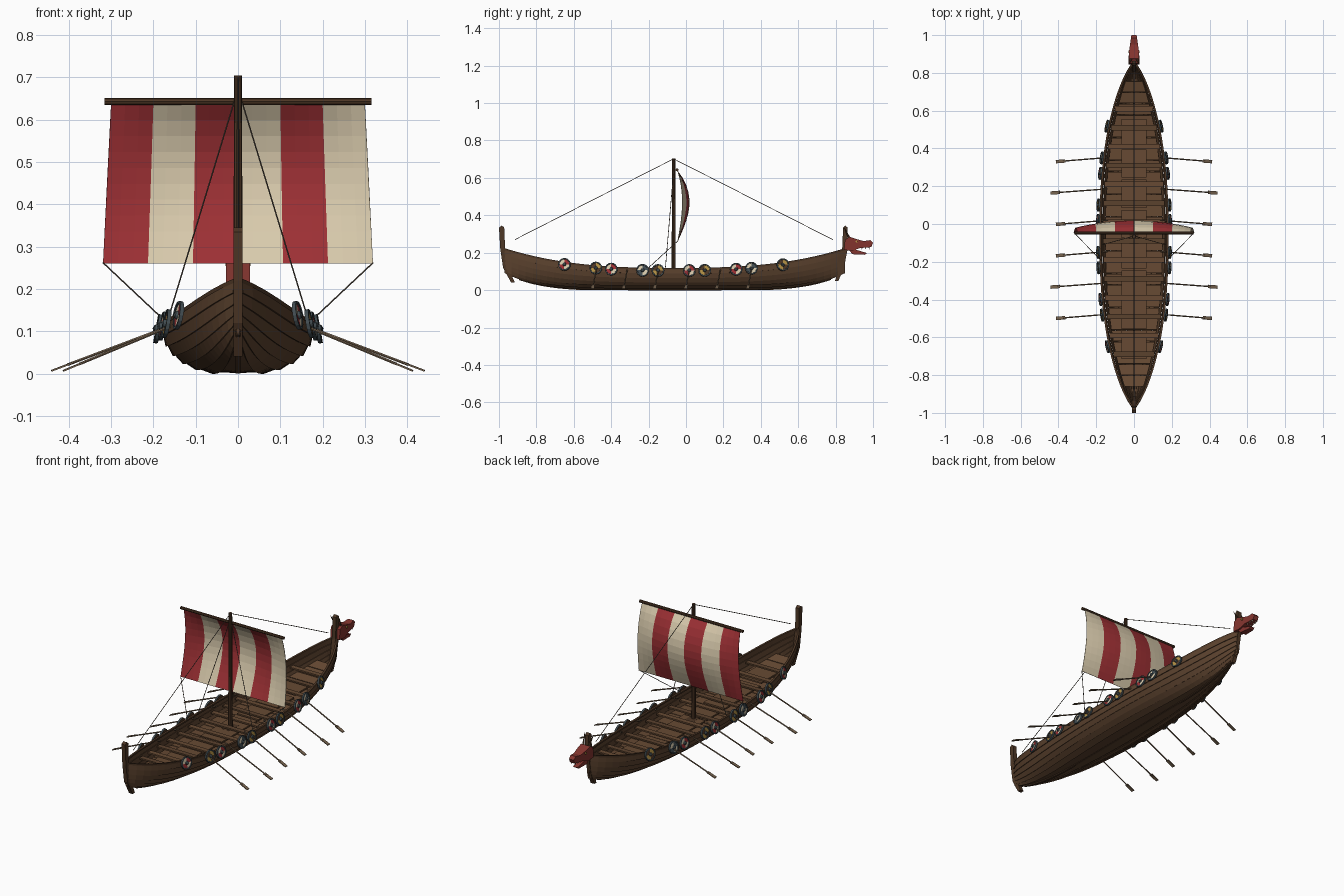
import bpy, bmesh, math
from mathutils import Vector, Matrix

if "Cube" in bpy.data.objects:
    bpy.data.objects.remove(bpy.data.objects["Cube"])


def material(name, *rgb):
    m = bpy.data.materials.new(name)
    m.use_nodes = True
    m.diffuse_color = (*rgb, 1)
    m.node_tree.nodes["Principled BSDF"].inputs["Base Color"].default_value = (*rgb, 1)
    return m


HULL = material("hull oak", 0.105, 0.054, 0.027)
DECK = material("deck pine", 0.135, 0.068, 0.033)
DARK = material("dark timber", 0.075, 0.038, 0.019)
OAR = material("oar wood", 0.19, 0.13, 0.08)
RED = material("red cloth", 0.34, 0.03, 0.035)
CREAM = material("cream cloth", 0.70, 0.60, 0.42)
GOLD = material("ochre paint", 0.45, 0.28, 0.06)
IRON = material("slate iron", 0.055, 0.075, 0.085)
ROPE = material("rope", 0.10, 0.08, 0.06)
CARVED = material("carved red", 0.23, 0.035, 0.028)


def build(name, verts, faces, mats, rule=None):
    me = bpy.data.meshes.new(name)
    me.from_pydata([tuple(v) for v in verts], [], faces)
    for m in mats:
        me.materials.append(m)
    if rule:
        for p in me.polygons:
            p.material_index = rule(p)
    bm = bmesh.new()
    bm.from_mesh(me)
    bmesh.ops.recalc_face_normals(bm, faces=bm.faces)
    bm.to_mesh(me)
    bm.free()
    ob = bpy.data.objects.new(name, me)
    bpy.context.collection.objects.link(ob)
    return ob


def grid_faces(rows, cols, start=0):
    return [(start + r * cols + c, start + r * cols + c + 1,
             start + (r + 1) * cols + c + 1, start + (r + 1) * cols + c)
            for r in range(rows - 1) for c in range(cols - 1)]


def solidify(ob, thickness):
    mod = ob.modifiers.new("thickness", "SOLIDIFY")
    mod.thickness = thickness
    mod.offset = 0


def mirror(ob):
    ob.modifiers.new("mirror", "MIRROR").use_axis = (True, False, False)


def box(name, centre, size, mat, rot=None):
    corners = [Vector((x * size[0], y * size[1], z * size[2])) / 2
               for x in (-1, 1) for y in (-1, 1) for z in (-1, 1)]
    rot = rot or Matrix.Identity(3)
    faces = [(0, 1, 3, 2), (4, 6, 7, 5), (0, 4, 5, 1), (2, 3, 7, 6), (0, 2, 6, 4), (1, 5, 7, 3)]
    return build(name, [rot @ c + Vector(centre) for c in corners], faces, [mat])


def axis_matrix(direction):
    return direction.to_track_quat("Z", "Y").to_matrix()


def rod(name, a, b, r, mat, sides=8, r_end=None):
    a, b = Vector(a), Vector(b)
    rot = axis_matrix(b - a)
    verts = []
    for p, rad in ((a, r), (b, r_end or r)):
        for i in range(sides):
            t = math.tau * i / sides
            verts.append(p + rot @ Vector((rad * math.cos(t), rad * math.sin(t), 0)))
    faces = [(i, (i + 1) % sides, sides + (i + 1) % sides, sides + i) for i in range(sides)]
    faces += [tuple(range(sides)), tuple(range(sides, 2 * sides))]
    return build(name, verts, faces, [mat])


def prism(name, outline, width, mat):
    """Extrude a side (y, z) outline across x; width is a function of y."""
    n = len(outline)
    verts = [(s * width(y), y, z) for s in (-1, 1) for y, z in outline]
    faces = [(i, (i + 1) % n, n + (i + 1) % n, n + i) for i in range(n)]
    return build(name, verts, faces + [tuple(range(n)), tuple(range(n, 2 * n))], [mat])


# Hull lines: half breadth, sheer and keel along the length
MID, HALF = -0.06, 0.91


def station(y):
    t = min(1, abs(y - MID) / HALF)
    return (max(0.006, 0.178 * (1 - t ** 2.4) ** 0.75),
            0.115 + 0.105 * t ** 2.7, 0.003 + 0.09 * t ** 5, t)


def section(y, s, off=0):
    w, top, low, t = station(y)
    a = s * math.pi / 2
    return ((w + off) * math.sin(a) ** (0.75 + 0.45 * t * t), y,
            low + (top - low) * (1 - math.cos(a)) - off * math.cos(a))


# Overlapping hull planks
STRAKES, N = 7, 49
ys = [MID + HALF * (2 * i / (N - 1) - 1) for i in range(N)]
verts, faces = [], []
for k in range(STRAKES):
    faces += grid_faces(2, N, len(verts))
    verts += [section(y, k / STRAKES, 0.005 if k else 0) for y in ys]
    verts += [section(y, (k + 1) / STRAKES) for y in ys]
hull = build("hull_planks", verts, faces, [HULL])
solidify(hull, 0.004)
mirror(hull)

# Gunwale strips and keel
rail = [(station(y)[0] + dx, y, station(y)[1] + dz)
        for dx, dz in ((-0.006, -0.004), (-0.006, 0.004), (0.005, 0.004), (0.005, -0.006)) for y in ys]
mirror(build("gunwale", rail, grid_faces(4, N), [DARK]))
keel_ys = ys[2:-2]
keel = [(0, y, max(0, station(y)[2] + dz)) for dz in (-0.007, 0.012) for y in keel_ys]
solidify(build("keel", keel, grid_faces(2, len(keel_ys)), [DARK]), 0.012)

# Deck boards laid across the hull
y, pitch = -0.86, 0.06
while y < 0.76:
    verts = []
    for yy in (y, y + pitch - 0.004):
        x, _, z = section(yy, 0.62)
        verts += [(-x + 0.003, yy, z), (x - 0.003, yy, z)]
    solidify(build("deck_board", verts, [(0, 1, 3, 2)], [DECK]), 0.006)
    y += pitch

# Rowing benches and centre walkway
for i in range(14):
    y = -0.69 + i * 0.1
    w, top, low, t = station(y)
    box("bench", (0, y, low + 0.72 * (top - low)), (1.84 * w, 0.028, 0.008), DECK if i % 2 else HULL)
for i in range(8):
    y = -0.64 + i * 0.16
    w, top, low, t = station(y)
    box("walkway_board", (0, y, low + 0.6 * (top - low)), (min(0.13, w), 0.15, 0.008), DECK)

# Stem and stern posts
stern = [(-0.915, 0.04), (-0.95, 0.12), (-0.967, 0.22), (-0.972, 0.335),
         (-0.985, 0.345), (-1.0, 0.335), (-0.993, 0.22), (-0.978, 0.12), (-0.935, 0.04)]
prism("stern_post", stern, lambda y: 0.011, DARK)
bow = [(0.797, 0.05), (0.818, 0.12), (0.835, 0.22), (0.84, 0.335),
       (0.852, 0.345), (0.864, 0.335), (0.864, 0.22), (0.845, 0.12), (0.815, 0.05)]
prism("bow_post", bow, lambda y: 0.011, DARK)

# Carved beast head with open jaws, crest and horns
def snout(y):
    return 0.028 - 0.014 * max(0, (y - 0.9) / 0.1)


prism("head_upper", [(0.845, 0.215), (0.85, 0.27), (0.875, 0.285), (0.915, 0.272), (0.95, 0.262),
                     (0.985, 0.267), (1.0, 0.252), (0.99, 0.23), (0.93, 0.225), (0.89, 0.21)], snout, CARVED)
prism("head_jaw", [(0.87, 0.215), (0.905, 0.217), (0.968, 0.198), (0.955, 0.189), (0.89, 0.192)],
      lambda y: 0.7 * snout(y), CARVED)
for s in (-1, 1):
    rod("head_horn", (s * 0.015, 0.875, 0.275), (s * 0.027, 0.845, 0.335), 0.007, DARK, 6, 0.001)
    rod("head_eye", (s * 0.024, 0.912, 0.26), (s * 0.03, 0.912, 0.26), 0.006, GOLD, 8)
    for j in range(3):
        y = 0.94 + 0.02 * j
        rod("head_tooth", (s * 0.012, y, 0.229), (s * 0.012, y, 0.217), 0.004, CREAM, 5, 0.0005)

# Mast and yard
MAST_Y = -0.066
rod("mast", (0, MAST_Y, 0.02), (0, MAST_Y, 0.705), 0.012, DARK, 10, 0.009)
box("mast_step", (0, MAST_Y, 0.06), (0.05, 0.08, 0.03), DARK)
rod("yard", (-0.315, -0.048, 0.643), (0.315, -0.048, 0.643), 0.008, DARK, 8)

# Billowing sail with six vertical stripes
COLS, ROWS = 19, 11
verts = []
for r in range(ROWS):
    v = r / (ROWS - 1)
    for c in range(COLS):
        u = 2 * c / (COLS - 1) - 1
        swell = math.sin(math.pi * v ** 0.85)
        verts.append((u * (0.30 + 0.019 * v), -0.045 + swell * (0.025 + 0.038 * (1 - u * u)),
                      0.637 - 0.377 * v))
sail = build("sail", verts, grid_faces(ROWS, COLS), [RED, CREAM],
             lambda p: (p.index % (COLS - 1)) // 3 % 2)
solidify(sail, 0.002)

# Rigging
for y in (-0.915, 0.785):
    rod("stay", (0, MAST_Y, 0.702), (0, y, 0.27), 0.0018, ROPE, 5)
for s in (-1, 1):
    rod("shroud", (s * 0.01, MAST_Y, 0.64), (s * 0.168, -0.11, 0.12), 0.0018, ROPE, 5)
    rod("sheet", (s * 0.319, -0.045, 0.262), (s * 0.168, -0.2, 0.12), 0.0018, ROPE, 5)

# Oars, six a side
for s in (-1, 1):
    for i in range(6):
        y, reach = 0.33 - 0.166 * i, 0.44 if i in (1, 4) else 0.412
        inner, tip = Vector((s * 0.14, y + 0.022, 0.12)), Vector((s * reach, y, 0.007))
        d = (tip - inner).normalized()
        rod("oar_shaft", inner, tip - d * 0.04, 0.0035, OAR, 6)
        box("oar_blade", tip - d * 0.025, (0.018, 0.004, 0.052), OAR, axis_matrix(d))

# Round shields: painted quarters, iron rim and boss
PROFILE = [(0.001, -0.004), (0.034, -0.004), (0.034, 0.005), (0.028, 0.005),
           (0.027, 0.003), (0.010, 0.003), (0.008, 0.009), (0.001, 0.012)]
SEG = 16
PAIRS = {"r": (RED, CREAM), "g": (GOLD, DARK), "s": (IRON, CREAM)}


def shield(s, y, paint):
    w, top, low, t = station(y)
    slope = (station(y + 0.01)[0] - station(y - 0.01)[0]) / 0.02
    rot = axis_matrix(Vector((s, -slope, 0.18)).normalized())
    centre = Vector((s * (w + 0.012), y, top - 0.01))
    verts = [centre + rot @ Vector((r * math.cos(math.tau * i / SEG), r * math.sin(math.tau * i / SEG), h))
             for r, h in PROFILE for i in range(SEG + 1)]

    def rule(p):
        ring, wedge = divmod(p.index, SEG)
        return (wedge // 4) % 2 if ring == 4 else 3 if ring == 0 else 2
    build("shield", verts, grid_faces(len(PROFILE), SEG + 1), [*PAIRS[paint], IRON, DARK], rule)


for s in (-1, 1):
    for i, paint in enumerate("rgrsgrgrsg"):
        shield(s, -0.65 + 0.25 * (i // 2) + 0.168 * (i % 2), paint)

# Smooth the round spars
for ob in bpy.context.collection.objects:
    if ob.name.split(".")[0] in ("mast", "yard", "oar_shaft", "stay", "shroud", "sheet"):
        bpy.ops.object.select_all(action="DESELECT")
        ob.select_set(True)
        bpy.context.view_layer.objects.active = ob
        bpy.ops.object.shade_smooth_by_angle()
